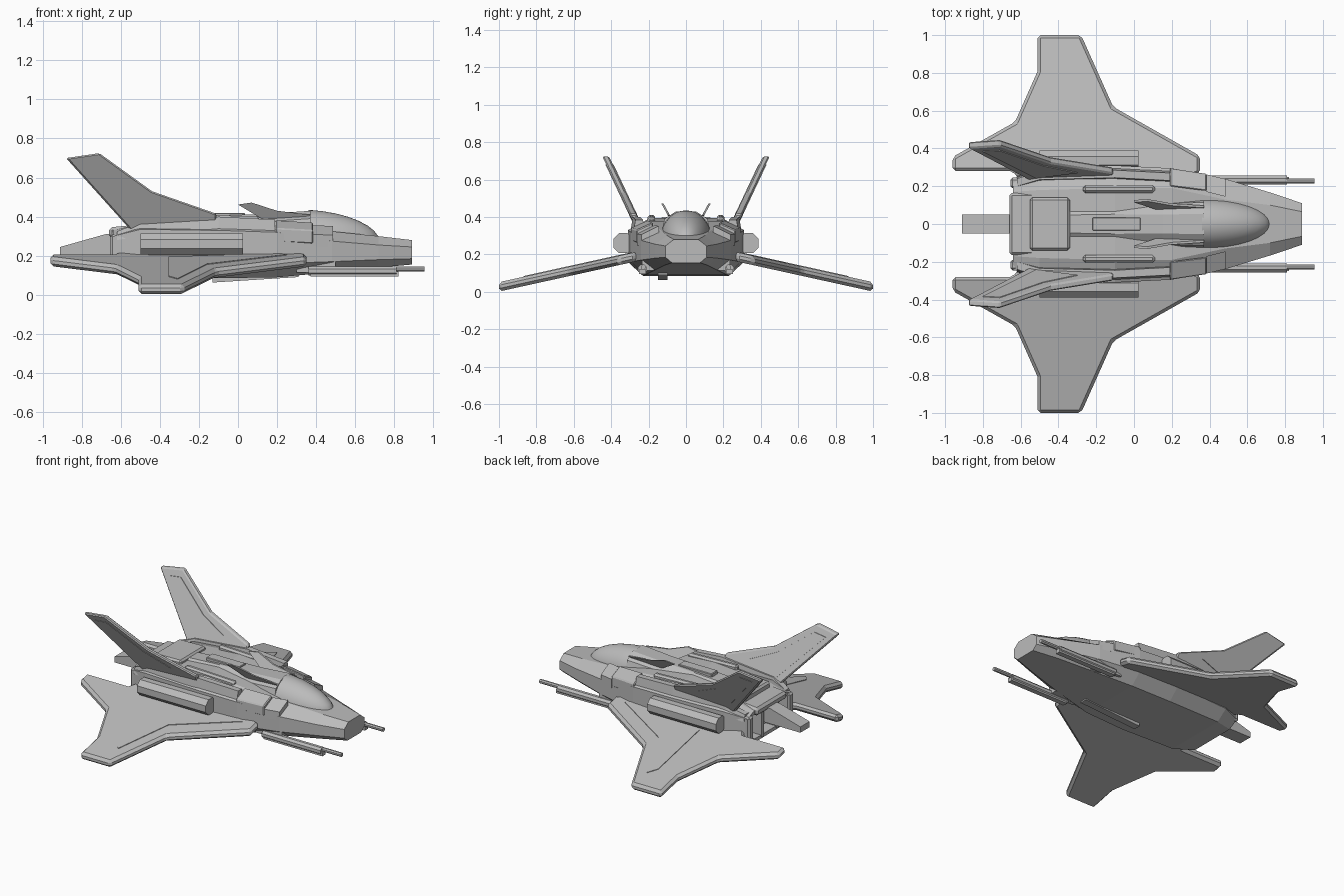
import bpy, bmesh, math
from mathutils import Vector

if "Cube" in bpy.data.objects:
    bpy.data.objects.remove(bpy.data.objects["Cube"])

grey = bpy.data.materials.new("hull grey")
grey.diffuse_color = (0.5, 0.5, 0.5, 1)
grey.use_nodes = True
grey.node_tree.nodes["Principled BSDF"].inputs["Base Color"].default_value = grey.diffuse_color


def finish(name, bm, bevel=0.0):
    bmesh.ops.remove_doubles(bm, verts=bm.verts, dist=1e-5)
    bmesh.ops.recalc_face_normals(bm, faces=bm.faces)
    me = bpy.data.meshes.new(name)
    bm.to_mesh(me)
    bm.free()
    me.materials.append(grey)
    ob = bpy.data.objects.new(name, me)
    bpy.context.collection.objects.link(ob)
    if bevel:
        m = ob.modifiers.new("bevel", 'BEVEL')
        m.width, m.segments, m.limit_method = bevel, 1, 'ANGLE'
    return ob


def loft(name, rings, bevel=0.0, recess=0.0):
    """Skin a list of equal-length rings and cap both ends."""
    bm = bmesh.new()
    vs = [[bm.verts.new(p) for p in r] for r in rings]
    n = len(rings[0])
    for a, b in zip(vs, vs[1:]):
        for i in range(n):
            bm.faces.new((a[i], a[(i + 1) % n], b[(i + 1) % n], b[i]))
    start = bm.faces.new(vs[0])
    bm.faces.new(vs[-1])
    if recess:
        bmesh.ops.recalc_face_normals(bm, faces=bm.faces)
        bmesh.ops.inset_individual(bm, faces=[start], thickness=0.025)
        ext = bmesh.ops.extrude_discrete_faces(bm, faces=[start])['faces']
        for v in ext[0].verts:
            v.co.x += recess
    return finish(name, bm, bevel)


def box(name, x, y, z, bevel=0.0, drop=0.0):
    """Box from ranges; drop lowers the front end."""
    def ring(px, d):
        return [(px, y[0], z[0] - d), (px, y[1], z[0] - d), (px, y[1], z[1] - d), (px, y[0], z[1] - d)]
    return loft(name, [ring(x[0], 0), ring(x[1], drop)], bevel)


def rod(name, x, y, z, r, sides):
    def ring(px):
        return [(px, y + r * math.cos(math.tau * (i + .5) / sides),
                 z + r * math.sin(math.tau * (i + .5) / sides)) for i in range(sides)]
    return loft(name, [ring(x[0]), ring(x[1])])


def plate(name, pts, place, depth, bevel=0.0):
    """Flat outline placed in space by a function and thickened along depth."""
    d = Vector(depth)
    top = [Vector(place(*p)) for p in pts]
    return loft(name, [top, [p + d for p in top]], bevel)


# Main hull: chamfered sections (x, half width, top half width, top, shoulder, chine, bottom, bottom half width)
sections = [(-.64, .24, .17, .33, .30, .15, .11, .17), (-.50, .30, .18, .365, .335, .15, .09, .22),
            (-.10, .31, .19, .395, .33, .16, .085, .23), (.20, .295, .19, .375, .32, .16, .09, .22),
            (.48, .24, .13, .325, .275, .17, .115, .17), (.72, .167, .10, .30, .255, .18, .14, .12),
            (.89, .11, .065, .28, .245, .185, .155, .075)]
rings = []
for x, w, wt, zt, zs, zc, zb, wb in sections:
    half = [(wb, zb), (w, zc), (w, zs), (wt, zt)]
    rings.append([(x, y, z) for y, z in half] + [(x, -y, z) for y, z in reversed(half)])
loft("hull", rings, recess=0.08)

# Raised spine behind the canopy
loft("spine", [[(x, -w, b), (x, -w * .85, t - .04), (x, -w * .4, t), (x, w * .4, t), (x, w * .85, t - .04), (x, w, b)]
               for x, w, t, b in [(-.34, .12, .39, .33), (-.10, .13, .405, .35), (.15, .125, .415, .34),
                                  (.37, .135, .43, .30)]])

# Canopy: forward half of a smooth ellipsoid
bm = bmesh.new()
bmesh.ops.create_uvsphere(bm, u_segments=32, v_segments=16, radius=1)
bmesh.ops.bisect_plane(bm, geom=bm.verts[:] + bm.edges[:] + bm.faces[:], plane_co=(0, 0, 0),
                       plane_no=(1, 0, 0), clear_inner=True)
for v in bm.verts:
    v.co = Vector((.36 + .365 * v.co.x, .135 * v.co.y, .29 + .145 * v.co.z - .02 * v.co.x))
canopy = finish("canopy", bm)
bpy.context.view_layer.objects.active = canopy
canopy.select_set(True)
bpy.ops.object.shade_smooth_by_angle()
canopy.select_set(False)

# Deck details
box("rear_deck", (-.66, -.30), (-.165, .165), (.29, .345), .015, -.035)
box("deck_hatch", (-.55, -.34), (-.14, .14), (.34, .395), .012, -.005)
box("spine_panel", (-.22, .035), (-.035, .035), (.38, .42), .004)

# Tail wedge and engine dividers
loft("tail_wedge", [[(x, -.05, .205), (x, .05, .205), (x, .05, t), (x, -.05, t)]
                    for x, t in [(-.91, .245), (-.68, .31), (-.55, .315)]])
box("belly_rail", (-.13, .31), (-.15, -.10), (.063, .13), 0, -.028)

wing = [(.35, .27), (.35, .36), (-.11, .62), (-.28, 1), (-.51, 1), (-.51, .81),
        (-.63, .54), (-.96, .355), (-.96, .28), (-.64, .28), (-.60, .22), (.2, .22)]
wing_panel = [(-.355, .36), (-.355, .81), (-.31, .87), (-.16, .53), (.25, .31), (.2, .28)]
fin = [(-.88, .70), (-.71, .725), (-.44, .53), (-.11, .415), (-.11, .35), (-.53, .31)]
fin_panel = [(-.80, .67), (-.71, .68), (-.48, .51), (-.30, .43), (-.52, .37)]
fin_y = lambda z: .245 + (z - .37) * .47

for s, side in ((1, "left"), (-1, "right")):
    # Drooping wing with a thin raised panel
    wing_at = lambda dz: (lambda x, y: (x, s * y, .212 - .22 * (y - .27) + dz))
    plate(side + "_wing", wing, wing_at(0), (0, 0, -.05), .016)
    plate(side + "_wing_panel", wing_panel, wing_at(.004), (0, 0, -.012))
    # Canted tail fin with inner panel
    plate(side + "_tail_fin", fin, lambda x, z: (x, s * fin_y(z), z), (0, s * .036, .0), .008)
    plate(side + "_fin_panel", fin_panel, lambda x, z: (x, s * (fin_y(z) - .004), z), (0, s * .044, 0))
    # Fin root fairing and shoulder blocks
    loft(side + "_fin_root", [[(x, s * (c - .035), b), (x, s * (c + .035), b), (x, s * (c + .02), t), (x, s * (c - .02), t)]
                              for x, c, b, t in [(-.62, .22, .28, .325), (-.5, .255, .30, .37),
                                                 (-.1, .265, .30, .40), (.19, .25, .30, .385)]])
    plate(side + "_shoulder_block", [(.19, .20), (.19, .295), (.385, .265), (.385, .175)],
          lambda x, y: (x, s * y, .388 - (y - .19) * .45 - (x - .19) * .12), (0, 0, -.07), .006)
    plate(side + "_front_block", [(.385, .17), (.385, .262), (.485, .238), (.485, .145)],
          lambda x, y: (x, s * y, .355 - (y - .17) * .5 - (x - .385) * .15), (0, 0, -.06))
    box(side + "_deck_rail", (-.27, .11), sorted((s * .165, s * .205)), (.36, .412), .012, .012)
    # Side pod
    rod(side + "_side_pod", (-.50, .025), s * .335, .26, .058, 8)
    # Small swept fin behind the canopy
    plate(side + "_small_fin", [(.0, .462), (.07, .472), (.20, .43), (.37, .41), (.33, .37), (.12, .39)],
          lambda x, z: (x, s * (.075 + (z - .39) * .55), z), (0, s * .012, 0))
    # Under-slung gun: mount, housing and barrel
    box(side + "_gun_mount", (.30, .50), sorted((s * .17, s * .235)), (.115, .17))
    rod(side + "_gun_housing", (.36, .81), s * .232, .122, .026, 8)
    box(side + "_gun_shroud", (.37, .82), sorted((s * .215, s * .25)), (.094, .12))
    rod(side + "_gun_barrel", (.80, .955), s * .228, .132, .014, 8)
    # Engine divider and lower nozzle lip
    box(side + "_engine_divider", (-.645, -.56), sorted((s * .07, s * .095)), (.12, .32))
    box(side + "_engine_lip", (-.655, -.50), sorted((s * .19, s * .245)), (.14, .31), .012)
